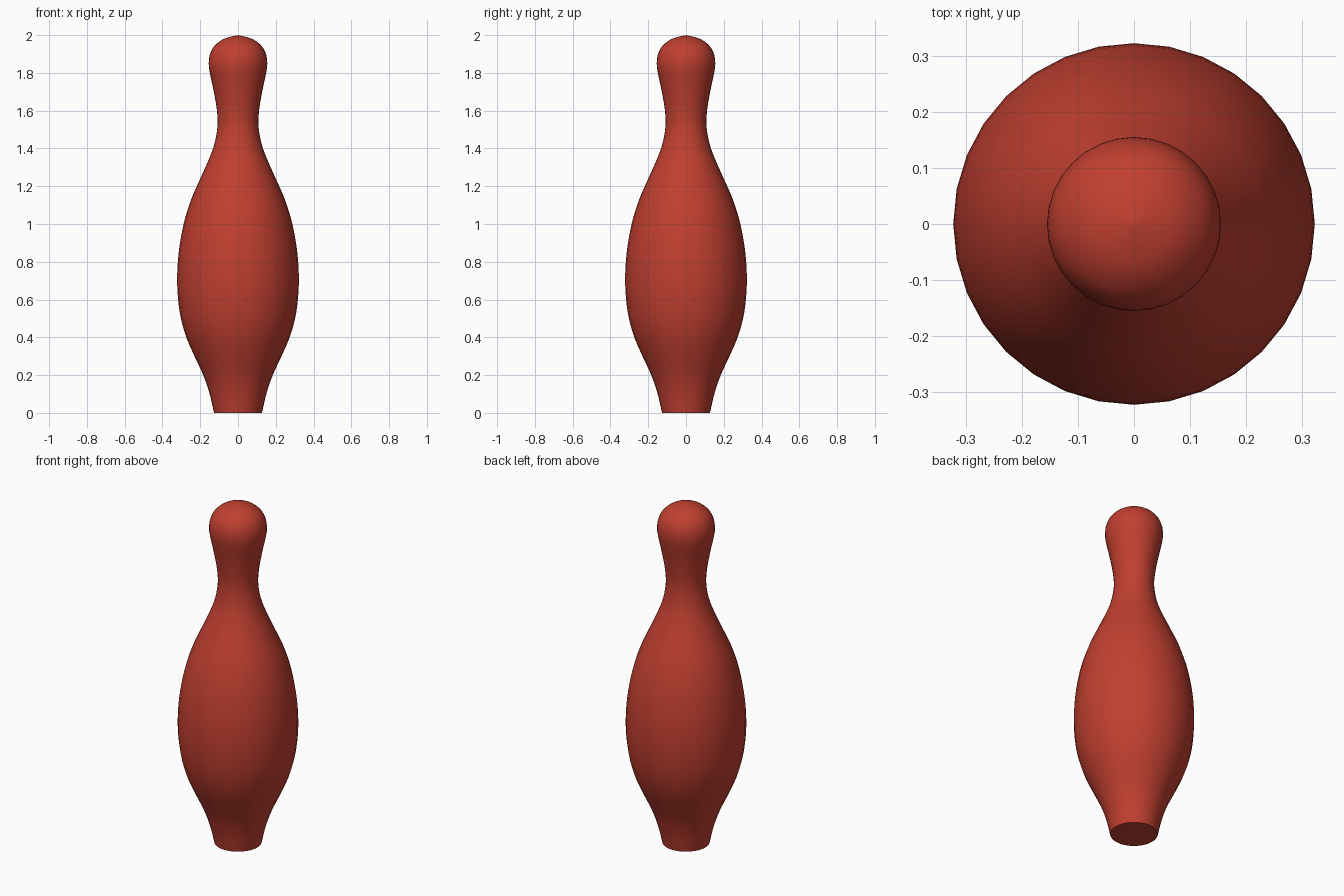
import bpy, bmesh, math
from mathutils import Vector

if "Cube" in bpy.data.objects:
    bpy.data.objects.remove(bpy.data.objects["Cube"])

SIDES = 32
STEPS = 4

# Silhouette of the pin: (radius, height)
PROFILE = [(0.127, 0), (0.15, 0.1), (0.184, 0.2), (0.235, 0.31), (0.277, 0.41),
           (0.308, 0.53), (0.322, 0.68), (0.315, 0.84), (0.288, 1.0),
           (0.248, 1.13), (0.2, 1.24), (0.147, 1.36), (0.121, 1.44),
           (0.108, 1.53), (0.114, 1.62), (0.132, 1.72), (0.149, 1.8),
           (0.155, 1.85), (0.148, 1.9), (0.127, 1.94), (0.088, 1.973), (0.045, 1.99), (0, 2.0)]


def smooth_curve(points, steps):
    """Catmull-Rom curve through the points."""
    p = [Vector(q) for q in points]
    p = [2 * p[0] - p[1]] + p + [2 * p[-1] - p[-2]]
    out = []
    for a, b, c, d in zip(p, p[1:], p[2:], p[3:]):
        for i in range(steps):
            t = i / steps
            out.append(0.5 * (2 * b + (c - a) * t + (2 * a - 5 * b + 4 * c - d) * t ** 2
                              + (3 * b - a - 3 * c + d) * t ** 3))
    return out + [p[-2]]


# Pin body: rings along the silhouette, closed by a flat base and a tip
bm = bmesh.new()
curve = smooth_curve(PROFILE, STEPS)
rings = []
for r, z in curve[:-1]:
    rings.append([bm.verts.new((r * math.cos(k * math.tau / SIDES),
                                r * math.sin(k * math.tau / SIDES), z))
                  for k in range(SIDES)])
for low, high in zip(rings, rings[1:]):
    for k in range(SIDES):
        n = (k + 1) % SIDES
        bm.faces.new((low[k], low[n], high[n], high[k]))
tip = bm.verts.new((0, 0, 2.0))
for k in range(SIDES):
    bm.faces.new((rings[-1][k], rings[-1][(k + 1) % SIDES], tip))
bm.faces.new(rings[0][::-1])
mesh = bpy.data.meshes.new("bowling_pin")
bm.to_mesh(mesh)
bm.free()
pin = bpy.data.objects.new("bowling_pin", mesh)
bpy.context.collection.objects.link(pin)

# Red paint
red = bpy.data.materials.new("red_paint")
red.diffuse_color = (0.53, 0.05, 0.03, 1)
red.use_nodes = True
red.node_tree.nodes["Principled BSDF"].inputs["Base Color"].default_value = red.diffuse_color
mesh.materials.append(red)

# Smooth sides, sharp base edge
bpy.context.view_layer.objects.active = pin
pin.select_set(True)
bpy.ops.object.shade_smooth_by_angle(angle=math.radians(40))
